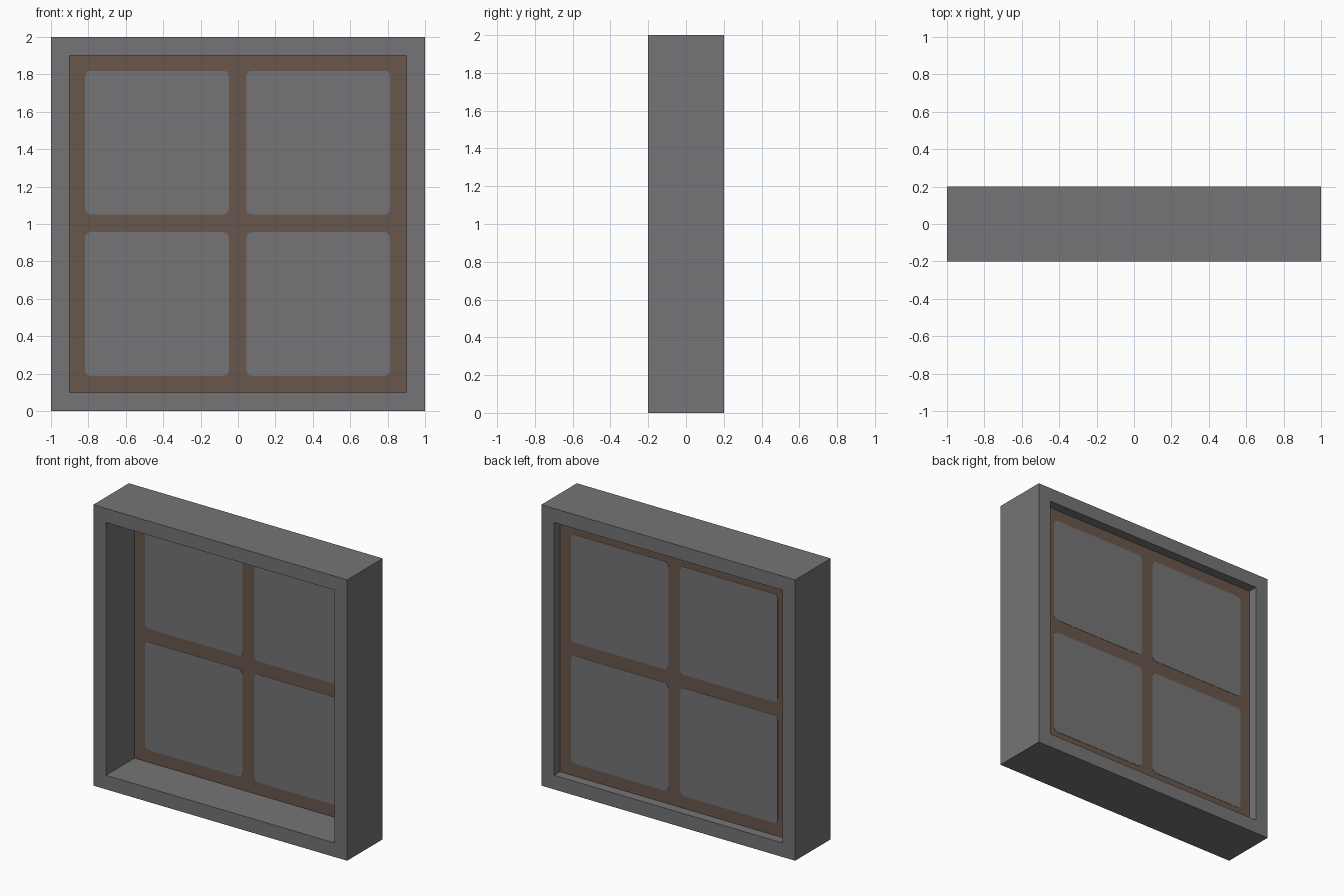
import bpy, bmesh, math

if "Cube" in bpy.data.objects:
    bpy.data.objects.remove(bpy.data.objects["Cube"])


def material(name, rgb):
    m = bpy.data.materials.new(name)
    m.diffuse_color = (*rgb, 1)
    m.use_nodes = True
    m.node_tree.nodes["Principled BSDF"].inputs["Base Color"].default_value = m.diffuse_color
    return m


grey = material("stone grey", (0.178, 0.178, 0.184))
brown = material("wood brown", (0.138, 0.096, 0.073))


def make_object(name, bm, mat):
    bmesh.ops.recalc_face_normals(bm, faces=bm.faces)
    me = bpy.data.meshes.new(name)
    bm.to_mesh(me)
    bm.free()
    me.materials.append(mat)
    ob = bpy.data.objects.new(name, me)
    bpy.context.collection.objects.link(ob)
    return ob


def prism(name, outline, y0, y1, mat):
    """Closed slab from an x/z outline, extruded along y."""
    bm = bmesh.new()
    a = [bm.verts.new((x, y0, z)) for x, z in outline]
    b = [bm.verts.new((x, y1, z)) for x, z in outline]
    n = len(a)
    bm.faces.new(a)
    bm.faces.new(b[::-1])
    for i in range(n):
        j = (i + 1) % n
        bm.faces.new((a[i], a[j], b[j], b[i]))
    return make_object(name, bm, mat)


def rounded_rect(cx, cz, half, r=0.0, steps=4):
    if r == 0:
        return [(cx + sx * half, cz + sz * half)
                for sx, sz in ((1, 1), (-1, 1), (-1, -1), (1, -1))]
    pts = []
    for q, (sx, sz) in enumerate(((1, 1), (-1, 1), (-1, -1), (1, -1))):
        for k in range(steps + 1):
            t = math.pi / 2 * (q + k / steps)
            pts.append((cx + sx * (half - r) + r * math.cos(t),
                        cz + sz * (half - r) + r * math.sin(t)))
    return pts


# Square outer frame with a through opening
bm = bmesh.new()
rings = [[bm.verts.new((x, y, z)) for x, z in rounded_rect(0, 1, h)]
         for h, y in ((1.0, -0.2), (1.0, 0.2), (0.9, 0.2), (0.9, -0.2))]
for i in range(4):
    p, q = rings[i], rings[(i + 1) % 4]
    for k in range(4):
        m = (k + 1) % 4
        bm.faces.new((p[k], p[m], q[m], q[k]))
make_object("window_frame", bm, grey)

# Wooden sash panel, set near the back of the opening
Y0, Y1 = 0.121, 0.133
prism("sash_panel", rounded_rect(0, 1, 0.9), Y0, Y1, brown)

# Four panes, showing on both sides of the sash
for cx in (-0.433, 0.429):
    for cz in (0.572, 1.435):
        prism("pane", rounded_rect(cx, cz, 0.384, 0.03), Y0 - 0.002, Y1 + 0.002, grey)
